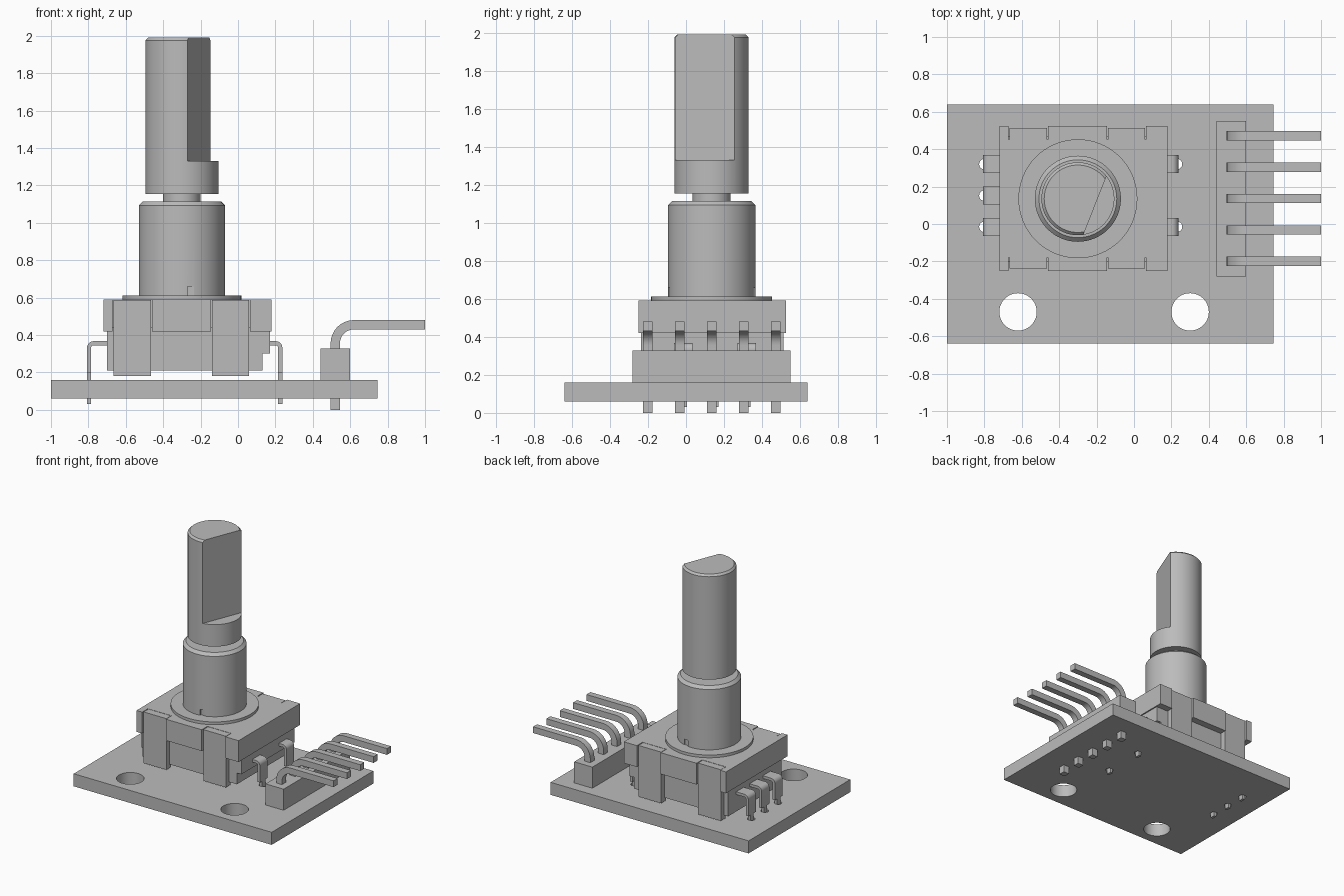
import bpy, bmesh, math
from mathutils import Matrix

if "Cube" in bpy.data.objects:
    bpy.data.objects.remove(bpy.data.objects["Cube"], do_unlink=True)

# Single neutral grey for every part
grey = bpy.data.materials.new("neutral_grey")
grey.use_nodes = True
GREY = (0.5, 0.5, 0.5, 1)
grey.diffuse_color = GREY
grey.node_tree.nodes["Principled BSDF"].inputs["Base Color"].default_value = GREY

CX, CY = -0.30, 0.135      # shaft axis


def finish(name, bm):
    bmesh.ops.recalc_face_normals(bm, faces=bm.faces)
    mesh = bpy.data.meshes.new(name)
    bm.to_mesh(mesh)
    bm.free()
    mesh.materials.append(grey)
    obj = bpy.data.objects.new(name, mesh)
    bpy.context.collection.objects.link(obj)
    return obj


def prism(name, pts, lo, hi, axis="z"):
    """Extrude an outline along z (points are x, y) or along y (points are x, z)."""
    bm = bmesh.new()
    place = (lambda p, t: (p[0], p[1], t)) if axis == "z" else (lambda p, t: (p[0], t, p[1]))
    rings = [[bm.verts.new(place(p, t)) for p in pts] for t in (lo, hi)]
    for ring in rings:
        bm.faces.new(ring)
    for i in range(len(pts)):
        j = (i + 1) % len(pts)
        bm.faces.new((rings[0][i], rings[0][j], rings[1][j], rings[1][i]))
    return finish(name, bm)


def box(name, x0, x1, y0, y1, z0, z1):
    return prism(name, [(x0, y0), (x1, y0), (x1, y1), (x0, y1)], z0, z1)


def lathe(name, profile, x=CX, y=CY, sides=64):
    bm = bmesh.new()
    rings = []
    for r, z in profile:
        angles = [2 * math.pi * i / sides for i in range(sides)]
        rings.append([bm.verts.new((x + r * math.cos(a), y + r * math.sin(a), z)) for a in angles])
    bm.faces.new(rings[0])
    bm.faces.new(rings[-1])
    for low, high in zip(rings, rings[1:]):
        for i in range(sides):
            j = (i + 1) % sides
            bm.faces.new((low[i], low[j], high[j], high[i]))
    return finish(name, bm)


def select(obj):
    bpy.ops.object.select_all(action="DESELECT")
    obj.select_set(True)
    bpy.context.view_layer.objects.active = obj


def cut(obj, cutter):
    cutter.hide_render = True
    mod = obj.modifiers.new("cut", "BOOLEAN")
    mod.operation = "DIFFERENCE"
    mod.solver = "EXACT"
    mod.object = cutter
    select(obj)
    bpy.ops.object.modifier_apply(modifier=mod.name)
    bpy.data.objects.remove(cutter, do_unlink=True)


def smooth(obj):
    select(obj)
    bpy.ops.object.shade_smooth_by_angle(angle=math.radians(30))


def bent_strip(start, corner_x, z_top, z_end, thick, radius):
    """Side outline of a strip that runs level from start, bends and drops to z_end."""
    side = 1 if corner_x > start else -1
    cx, cz = corner_x - side * radius, z_top - radius

    def arc(r):
        steps = [math.pi / 2 * i / 8 for i in range(9)]
        return [(cx + side * r * math.sin(a), cz + r * math.cos(a)) for a in steps]

    outer = [(start, z_top)] + arc(radius) + [(corner_x, z_end)]
    inner = [(start, z_top - thick)] + arc(radius - thick) + [(corner_x - side * thick, z_end)]
    return outer + inner[::-1]


# Circuit board with mounting holes and lead holes
board = box("circuit_board", -1, 0.745, -0.64, 0.64, 0.06, 0.16)
LEADS = [(-1, 0.32), (-1, 0.152), (-1, -0.015), (1, 0.32), (1, -0.015)]
for x in (-0.62, 0.30):
    cut(board, lathe("hole_cutter", [(0.1, 0), (0.1, 0.3)], x, -0.47, 48))
for side, y in LEADS:
    x = 0.23 if side > 0 else -0.80
    cut(board, lathe("lead_cutter", [(0.028, 0), (0.028, 0.3)], x, y, 20))
smooth(board)

# Encoder housing with a stepped right side
prism("housing", [(-0.70, 0.21), (0.13, 0.21), (0.13, 0.30), (0.17, 0.30),
                  (0.17, 0.44), (-0.70, 0.44)], -0.20, 0.47, "y")

# Metal cover with notches, and the tabs folded down through them
cover = box("metal_cover", -0.72, 0.18, -0.25, 0.525, 0.42, 0.59)
for label, x in (("right", -0.565), ("left", -0.04)):
    for end, y0, y1 in (("front", -0.30, -0.178), ("back", 0.453, 0.60)):
        cut(cover, box("notch_cutter", x - 0.105, x + 0.105, y0, y1, 0.3, 0.7))
        t0, t1 = (-0.237, -0.178) if end == "front" else (0.453, 0.512)
        box(f"{end}_{label}_tab", x - 0.1, x + 0.1, t0, t1, 0.18, 0.588)

# Threaded bushing with collar and keying slots
smooth(lathe("collar", [(0.318, 0.585), (0.318, 0.612)]))
bushing = lathe("bushing", [(0.23, 0.60), (0.23, 1.093), (0.208, 1.115)])
for y in (CY - 0.25, CY + 0.25):
    cut(bushing, box("slot_cutter", -0.27, -0.235, y - 0.035, y + 0.035, 0.612, 0.66))
smooth(bushing)

# Shaft with neck and D-shaped flat
smooth(lathe("shaft_neck", [(0.1, 1.10), (0.1, 1.17)]))
shaft = lathe("shaft", [(0.195, 1.155), (0.195, 1.975), (0.18, 1.99)])
flat = box("flat_cutter", 0.098, 0.5, -0.5, 0.5, 1.33, 2.2)
flat.data.transform(Matrix.Translation((CX, CY, 0)) @ Matrix.Rotation(math.radians(-21.5), 4, "Z"))
cut(shaft, flat)
smooth(shaft)

# Encoder leads: wide bent strip and narrow tip through the board
for n, (side, y) in enumerate(LEADS, 1):
    start, corner = (0.15, 0.237) if side > 0 else (-0.68, -0.807)
    strip = bent_strip(start, corner, 0.367, 0.20, 0.022, 0.035)
    smooth(prism(f"encoder_lead_{n}", strip, y - 0.048, y + 0.048, "y"))
    x0, x1 = sorted((corner, corner - side * 0.022))
    box(f"lead_tip_{n}", x0, x1, y - 0.02, y + 0.02, 0.03, 0.20)

# Right-angle pin header
box("header_block", 0.44, 0.60, -0.282, 0.55, 0.16, 0.328)
for n in range(5):
    y = -0.2 + n * 0.168
    pin = bent_strip(1.0, 0.495, 0.48, 0.0, 0.05, 0.125)
    smooth(prism(f"header_pin_{n + 1}", pin, y - 0.025, y + 0.025, "y"))
